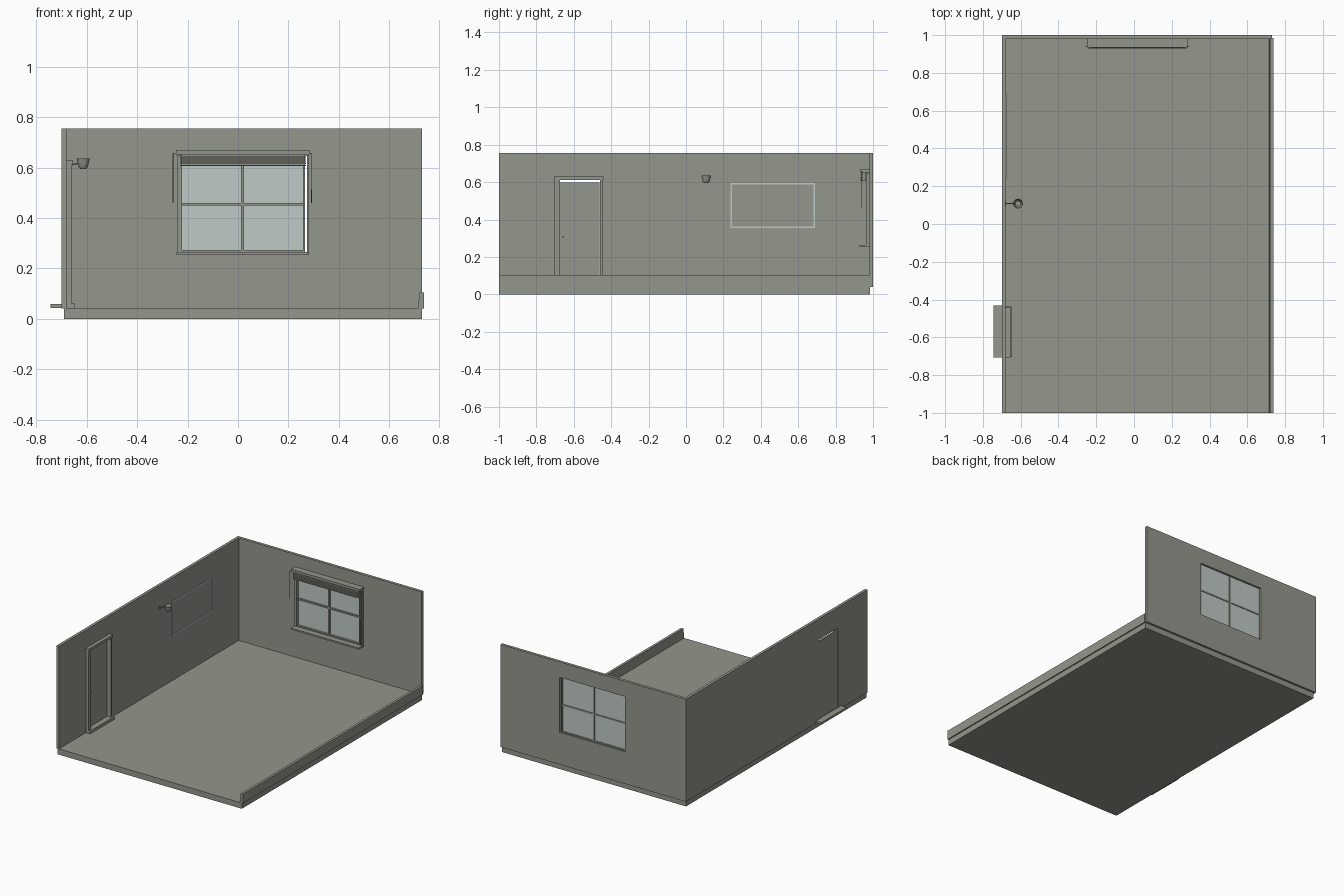
import bpy, bmesh, math
from mathutils import Vector

if "Cube" in bpy.data.objects:
    bpy.data.objects.remove(bpy.data.objects["Cube"])


def material(name, rgb):
    m = bpy.data.materials.new(name)
    m.diffuse_color = (*rgb, 1)
    m.use_nodes = True
    m.node_tree.nodes["Principled BSDF"].inputs["Base Color"].default_value = m.diffuse_color
    return m


GREY = material("warm_grey", (0.295, 0.308, 0.262))
PALE = material("pale_glass", (0.53, 0.59, 0.57))


def finish(name, bm, mat):
    bmesh.ops.recalc_face_normals(bm, faces=bm.faces)
    me = bpy.data.meshes.new(name)
    bm.to_mesh(me)
    bm.free()
    ob = bpy.data.objects.new(name, me)
    bpy.context.collection.objects.link(ob)
    me.materials.append(mat)
    return ob


def boxes(name, specs, mat=GREY):
    """One object from boxes given as (x0, x1, y0, y1, z0, z1)."""
    bm = bmesh.new()
    for x0, x1, y0, y1, z0, z1 in specs:
        vs = bmesh.ops.create_cube(bm, size=1)["verts"]
        for v in vs:
            v.co = Vector((x0 + (v.co.x + .5) * (x1 - x0),
                           y0 + (v.co.y + .5) * (y1 - y0),
                           z0 + (v.co.z + .5) * (z1 - z0)))
    return finish(name, bm, mat)


def extrude_y(name, pts, y0, y1, mat=GREY):
    bm = bmesh.new()
    f = bm.faces.new([bm.verts.new((x, y0, z)) for x, z in pts])
    r = bmesh.ops.extrude_face_region(bm, geom=[f])
    bmesh.ops.translate(bm, vec=(0, y1 - y0, 0),
                        verts=[g for g in r["geom"] if isinstance(g, bmesh.types.BMVert)])
    return finish(name, bm, mat)


def wall(name, plane, along, depth, height, hole):
    """Wall as one outline with a rectangular hole; plane is 'x' or 'y'."""
    us = [along[0], hole[0], hole[1], along[1]]
    zs = [height[0], hole[2], hole[3], height[1]]
    bm = bmesh.new()
    d0, d1 = depth
    pt = (lambda u, z: (d0, u, z)) if plane == 'x' else (lambda u, z: (u, d0, z))
    grid = [[bm.verts.new(pt(u, z)) for z in zs] for u in us]
    for i in range(3):
        for j in range(3):
            if (i, j) != (1, 1):
                bm.faces.new((grid[i][j], grid[i + 1][j], grid[i + 1][j + 1], grid[i][j + 1]))
    r = bmesh.ops.extrude_face_region(bm, geom=list(bm.faces))
    step = (d1 - d0, 0, 0) if plane == 'x' else (0, d1 - d0, 0)
    bmesh.ops.translate(bm, vec=step,
                        verts=[g for g in r["geom"] if isinstance(g, bmesh.types.BMVert)])
    return finish(name, bm, GREY)


def lathe(name, profile, loc, steps=24):
    bm = bmesh.new()
    rings = []
    for r, z in profile:
        rings.append([bm.verts.new((loc[0] + r * math.cos(2 * math.pi * i / steps),
                                    loc[1] + r * math.sin(2 * math.pi * i / steps),
                                    z)) for i in range(steps)])
    for a, b in zip(rings, rings[1:]):
        for i in range(steps):
            k = (i + 1) % steps
            bm.faces.new((a[i], a[k], b[k], b[i]))
    bm.faces.new(rings[0])
    bm.faces.new(rings[-1])
    return finish(name, bm, GREY)


def tube(name, pts, radius):
    cu = bpy.data.curves.new(name, 'CURVE')
    cu.dimensions = '3D'
    cu.bevel_depth = radius
    cu.bevel_resolution = 1
    cu.use_fill_caps = True
    sp = cu.splines.new('POLY')
    sp.points.add(len(pts) - 1)
    for p, c in zip(sp.points, pts):
        p.co = (*c, 1)
    ob = bpy.data.objects.new(name, cu)
    bpy.context.collection.objects.link(ob)
    cu.materials.append(GREY)
    return ob


# Floor, walls and low kerb
boxes("floor", [(-.69, .73, -1, .985, 0, .04)])
wall("back_wall", 'y', (-.70, .73), (.98, 1.0), (.04, .755), (-.234, .274, .264, .647))
wall("left_wall", 'x', (-1, .98), (-.70, -.68), (.04, .755), (-.675, -.46, .06, .612))
extrude_y("low_right_wall", [(.714, .04), (.738, .04), (.738, .104), (.72, .104)], -1, .985)

# Door, casing, threshold and knob
boxes("door", [(-.698, -.686, -.674, -.463, .06, .597)])
boxes("door_casing", [(-.68, -.659, -.703, -.675, .058, .612),
                      (-.68, -.659, -.46, -.446, .058, .612),
                      (-.68, -.655, -.706, -.442, .612, .63)])
boxes("door_threshold", [(-.743, -.70, -.708, -.432, .043, .058),
                         (-.70, -.68, -.675, -.46, .04, .06),
                         (-.68, -.647, -.704, -.438, .04, .06)])
boxes("door_knob", [(-.686, -.683, -.661, -.649, .295, .322),
                    (-.683, -.672, -.659, -.651, .304, .313)])

# Window: glass, crossbars, casing and sill
boxes("window_glass", [(-.226, .262, .982, .986, .266, .647)], PALE)
boxes("window_bars", [(.012, .024, .972, .99, .266, .647),
                      (-.226, .262, .972, .99, .449, .46),
                      (-.232, -.223, .965, .99, .264, .647),
                      (.258, .265, .965, .99, .264, .647),
                      (-.226, .262, .968, .99, .264, .272)])
boxes("window_casing", [(-.241, -.232, .963, .982, .264, .65),
                        (.273, .281, .963, .982, .264, .65)])
boxes("window_sill", [(-.243, .281, .928, .982, .253, .264)])

# Raised blind under a head rail, with cords
boxes("blind_head_rail", [(-.246, .284, .934, .982, .652, .67)])
boxes("blind_slats", [(-.23, .27, .932, .968, .606 + i * .0085, .611 + i * .0085)
                      for i in range(5)] + [(-.225, .265, .945, .96, .608, .652)])
for side, x in (("left", -.258), ("right", .292)):
    tube("blind_cord_" + side, [(x, .938, .46), (x, .938, .655), (x * .9, .945, .66)], .0015)

# Thin picture outline on the left wall
y0, y1, z0, z1, t = .238, .69, .354, .594, .008
boxes("picture_outline", [(-.681, -.676, y0, y1, z0, z0 + t), (-.681, -.676, y0, y1, z1 - t, z1),
                          (-.681, -.676, y0, y0 + t, z0 + t, z1 - t),
                          (-.681, -.676, y1 - t, y1, z0 + t, z1 - t)], PALE)

# Wall lamp: open cup on a curved arm
cup = lathe("lamp_shade", [(.011, .594), (.018, .602), (.021, .615), (.026, .635),
                           (.023, .635), (.018, .615), (.014, .604)], (-.614, .108))
tube("lamp_arm", [(-.682, .108, .603), (-.668, .108, .603), (-.655, .108, .612),
                  (-.642, .108, .616), (-.632, .108, .614)], .003)
boxes("lamp_wall_plate", [(-.681, -.677, .098, .118, .592, .614)])
bpy.context.view_layer.objects.active = cup
cup.select_set(True)
bpy.ops.object.shade_smooth_by_angle(angle=math.radians(35))
